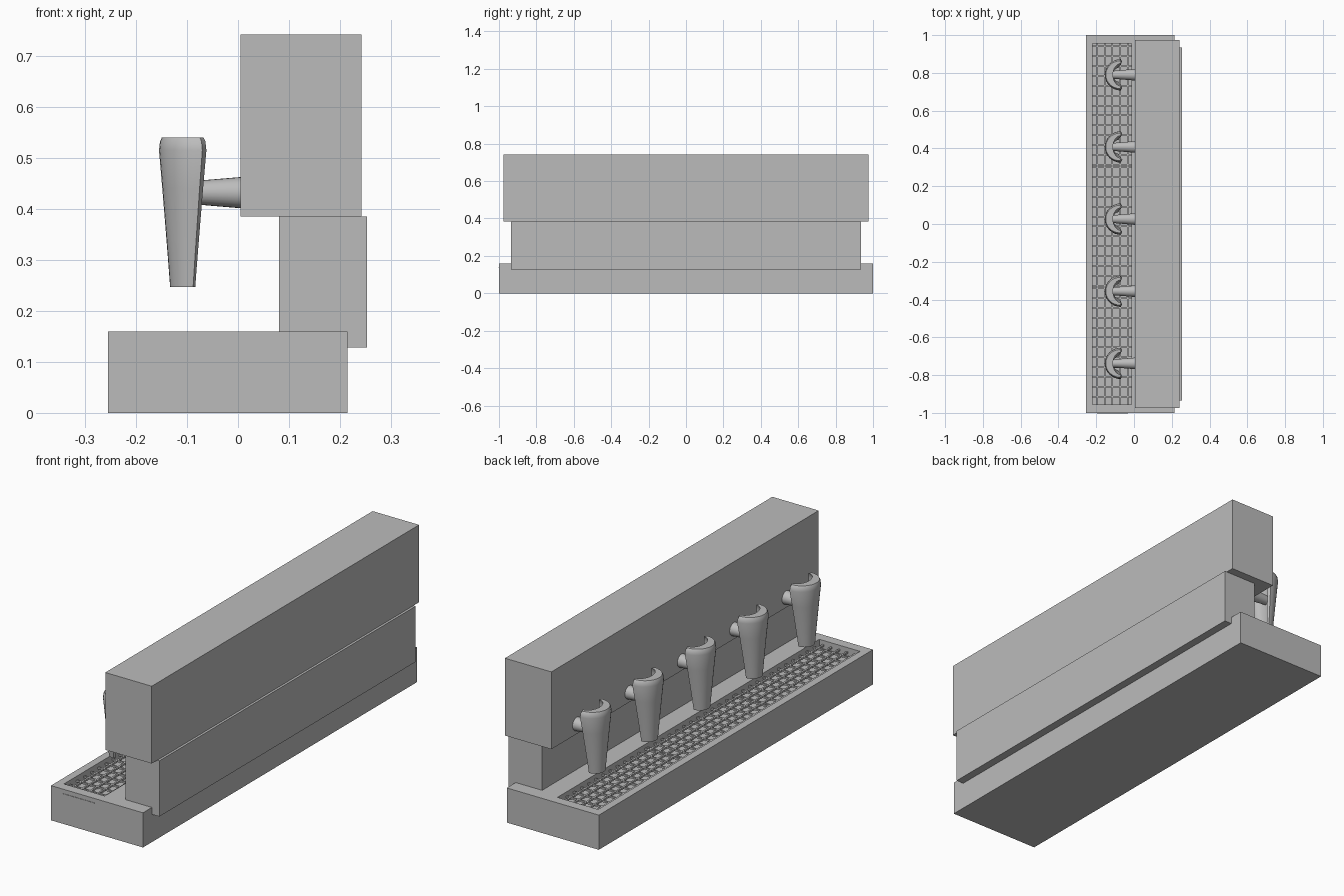
import bpy, bmesh, math
from mathutils import Matrix

cube = bpy.data.objects.get("Cube")
if cube:
    bpy.data.objects.remove(cube, do_unlink=True)

grey = bpy.data.materials.new("plain grey")
grey.use_nodes = True
grey.diffuse_color = (0.5, 0.5, 0.5, 1)
grey.node_tree.nodes["Principled BSDF"].inputs["Base Color"].default_value = grey.diffuse_color


def add_box(bm, lo, hi):
    size = [b - a for a, b in zip(lo, hi)]
    mid = [(a + b) / 2 for a, b in zip(lo, hi)]
    bmesh.ops.create_cube(bm, size=1, matrix=Matrix.Translation(mid) @ Matrix.Diagonal((*size, 1)))


def finish(name, bm, smooth=False):
    bmesh.ops.recalc_face_normals(bm, faces=bm.faces)
    mesh = bpy.data.meshes.new(name)
    bm.to_mesh(mesh)
    bm.free()
    mesh.materials.append(grey)
    obj = bpy.data.objects.new(name, mesh)
    bpy.context.collection.objects.link(obj)
    if smooth:
        bpy.ops.object.select_all(action='DESELECT')
        obj.select_set(True)
        bpy.context.view_layer.objects.active = obj
        bpy.ops.object.shade_smooth_by_angle(angle=math.radians(40))
    return obj


def box(name, lo, hi):
    bm = bmesh.new()
    add_box(bm, lo, hi)
    return finish(name, bm)


# Drip base with a sunken tray
TRAY_X, TRAY_Y, FLOOR = (-0.22, -0.012), 0.955, 0.122
bm = bmesh.new()
add_box(bm, (-0.255, -1, 0), (0.215, 1, 0.16))
top = max(bm.faces, key=lambda f: f.calc_center_median().z)
bmesh.ops.inset_individual(bm, faces=[top], thickness=0.03)
for v in top.verts:
    v.co.x = TRAY_X[0] if v.co.x < -0.02 else TRAY_X[1]
    v.co.y = math.copysign(TRAY_Y, v.co.y)
floor = bmesh.ops.extrude_face_region(bm, geom=[top])["geom"]
for v in floor:
    if isinstance(v, bmesh.types.BMVert):
        v.co.z = FLOOR
if top.is_valid:
    bm.faces.remove(top)
finish("drip_base", bm)

# Neck and tall upper cabinet
box("neck", (0.08, -0.935, 0.128), (0.253, 0.935, 0.385))
box("upper_cabinet", (0.005, -0.975, 0.385), (0.242, 0.975, 0.742))

# Grate: three panels of crossed bars
W, Z0, Z1 = 0.004, 0.134, 0.142
bm = bmesh.new()
for i in range(5):
    x = -0.195 + 0.0405 * i
    add_box(bm, (x - W, -TRAY_Y, Z0), (x + W, TRAY_Y, Z1))
panel = 0.64
for p in (-1, 0, 1):
    mid = p * panel - 0.013
    for i in range(13):
        y = mid + (i / 12 - 0.5) * (panel - 0.014)
        if abs(y) < TRAY_Y - W:
            add_box(bm, (TRAY_X[0], y - W, Z0), (TRAY_X[1], y + W, Z1))
finish("drip_grate", bm)
box("grate_end_strip", (-0.195, -1.002, 0.137), (-0.033, -0.99, 0.14))


# Taps: tapering crescent handle on a conical spout
def crescent(scale, n=16):
    outer, inner = [], []
    for i in range(n + 1):
        a = math.pi * (i / n - 0.5)
        outer.append((-0.085 * math.cos(a), 0.083 * math.sin(a)))
        inner.append((-0.05 * math.cos(a) + 0.008, 0.068 * math.sin(a)))
    return [((x + 0.0385) * scale - 0.1085, y * scale) for x, y in outer + inner[::-1]]


def tap_handle(name, y0):
    bm = bmesh.new()
    rings = []
    for z, s in ((0.247, 0.53), (0.29, 0.6), (0.36, 0.72), (0.44, 0.86),
                 (0.515, 1), (0.532, 0.96), (0.54, 0.88)):
        rings.append([bm.verts.new((x, y + y0, z)) for x, y in crescent(s)])
    n = len(rings[0])
    for a, b in zip(rings, rings[1:]):
        for i in range(n):
            j = (i + 1) % n
            bm.faces.new((a[i], a[j], b[j], b[i]))
    # Cap both ends with strips across the crescent
    for ring in (rings[0], rings[-1]):
        for i in range(n // 2 - 1):
            bm.faces.new((ring[i], ring[i + 1], ring[n - 2 - i], ring[n - 1 - i]))
    finish(name, bm, smooth=True)


def tap_spout(name, y0):
    bm = bmesh.new()
    turn = Matrix.Translation((-0.055, y0, 0.432)) @ Matrix.Rotation(-math.pi / 2, 4, 'Y')
    bmesh.ops.create_cone(bm, cap_ends=True, segments=24, radius1=0.031,
                          radius2=0.02, depth=0.13, matrix=turn)
    finish(name, bm, smooth=True)


for k in range(5):
    y = 0.79 - 0.382 * k
    tap_handle(f"tap_handle_{k + 1}", y)
    tap_spout(f"tap_spout_{k + 1}", y)
